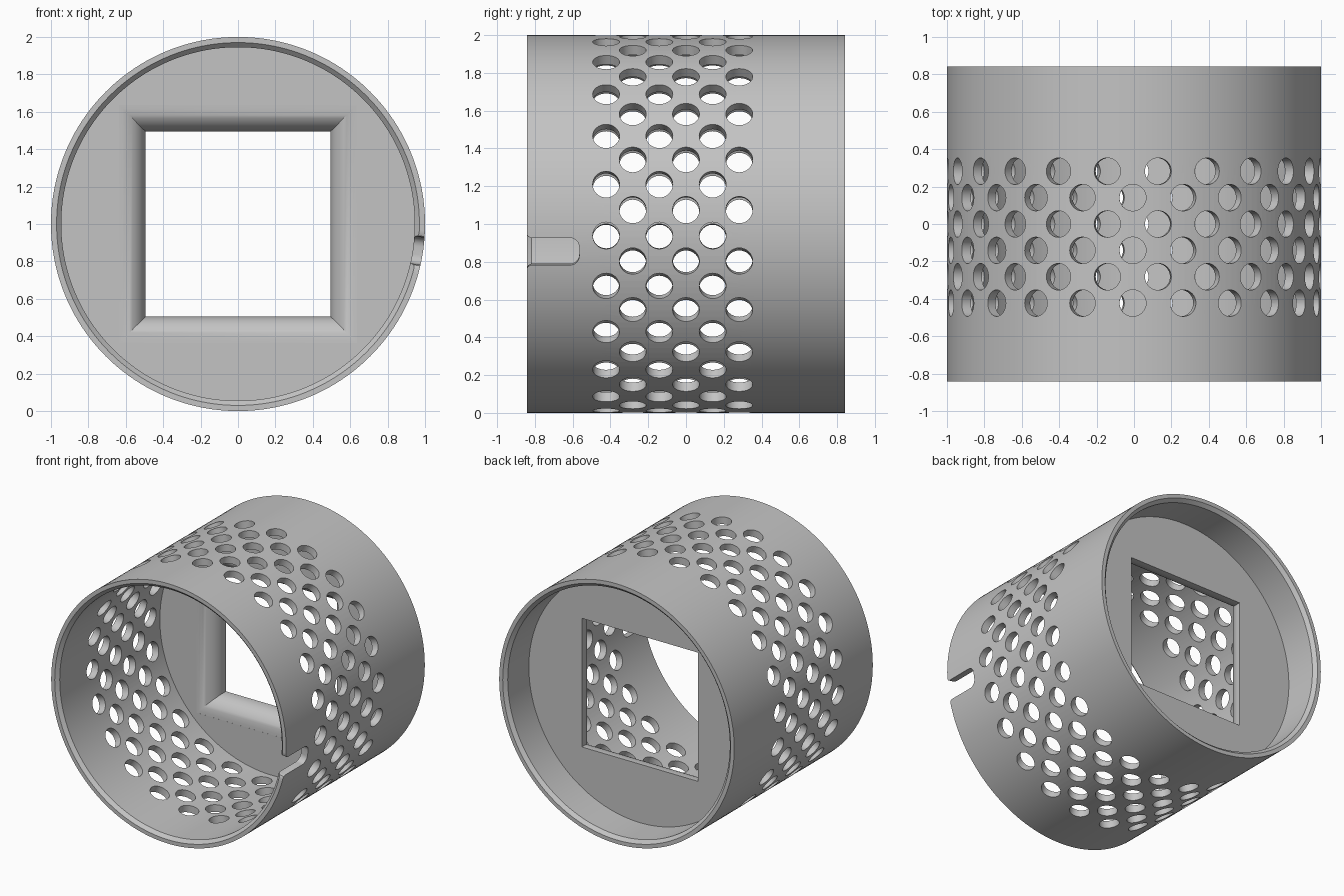
import bpy, bmesh, math
from mathutils import Matrix, Vector

if "Cube" in bpy.data.objects:
    bpy.data.objects.remove(bpy.data.objects["Cube"])

HALF = 0.842            # half length of the drum along y
SEGS = 184
AXIS = Vector((0, 0, 1))

metal = bpy.data.materials.new("plain grey")
metal.diffuse_color = (0.55, 0.55, 0.55, 1)
metal.use_nodes = True
metal.node_tree.nodes["Principled BSDF"].inputs["Base Color"].default_value = metal.diffuse_color


def finish(bm, name):
    bmesh.ops.recalc_face_normals(bm, faces=bm.faces)
    mesh = bpy.data.meshes.new(name)
    bm.to_mesh(mesh)
    bm.free()
    mesh.materials.append(metal)
    ob = bpy.data.objects.new(name, mesh)
    bpy.context.collection.objects.link(ob)
    return ob


def skin(rings, closed_loop, name):
    """Join equal-length rings of points; loop back to the first or cap the ends."""
    bm = bmesh.new()
    vs = [[bm.verts.new(p) for p in r] for r in rings]
    n = len(vs[0])
    pairs = list(zip(vs, vs[1:])) + ([(vs[-1], vs[0])] if closed_loop else [])
    for a, b in pairs:
        for i in range(n):
            j = (i + 1) % n
            bm.faces.new((a[i], a[j], b[j], b[i]))
    if not closed_loop:
        bm.faces.new(vs[0])
        bm.faces.new(vs[-1])
    return finish(bm, name)


def circle(r, y):
    return [(r * math.cos(2 * math.pi * i / SEGS), y,
             1 + r * math.sin(2 * math.pi * i / SEGS)) for i in range(SEGS)]


def square(h, y):
    return [(-h, y, 1 - h), (h, y, 1 - h), (h, y, 1 + h), (-h, y, 1 + h)]


def cut(target, cutter):
    mod = target.modifiers.new("cut", 'BOOLEAN')
    mod.operation = 'DIFFERENCE'
    mod.solver = 'EXACT'
    mod.object = cutter
    bpy.context.view_layer.objects.active = target
    bpy.ops.object.modifier_apply(modifier=mod.name)
    bpy.data.objects.remove(cutter)


# drum wall: thin tube with chamfered inner rims
loops = [-HALF, -0.5, 0.36, HALF]
profile = [(1, y) for y in loops]
profile += [(0.97, HALF), (0.945, HALF - 0.025), (0.945, 0.36), (0.945, -0.5),
            (0.945, -HALF + 0.025), (0.97, -HALF)]
drum = skin([circle(r, y) for r, y in profile], True, "drum_wall")

# perforations: six staggered rows of 23 radial holes
bm = bmesh.new()
step = 2 * math.pi / 23
for row in range(6):
    y = -0.423 + 0.141 * row
    start = math.radians(4.3) - (step / 2 if row % 2 == 0 else 0)
    for k in range(23):
        a = start + k * step
        u = Vector((math.cos(a), 0, math.sin(a)))
        place = Matrix.Translation(AXIS + u * 0.97 + Vector((0, y, 0)))
        bmesh.ops.create_cone(bm, cap_ends=True, segments=32, radius1=0.071,
                              radius2=0.071, depth=0.26,
                              matrix=place @ u.to_track_quat('Z', 'Y').to_matrix().to_4x4())
cut(drum, finish(bm, "hole_cutter"))

# slot in the front rim: flared mouth and rounded end
w, end, r = 0.073, -0.565, 0.05
half = [(w + 0.02, -0.9), (w + 0.02, -HALF), (w + 0.006, -HALF + 0.006), (w, -HALF + 0.02)]
for i in range(7):
    t = math.pi / 2 * i / 6
    half.append((w - r + r * math.cos(t), end - r + r * math.sin(t)))
outline = half + [(-t, y) for t, y in reversed(half)]
a = math.radians(-8.4)
u = Vector((math.cos(a), 0, math.sin(a)))
v = Vector((-math.sin(a), 0, math.cos(a)))
slot = skin([[AXIS + u * d + v * t + Vector((0, y, 0)) for t, y in outline]
             for d in (0.8, 1.2)], False, "slot_cutter")
cut(drum, slot)

# inner plate with a square window, rounded on the front side
plate = skin([circle(0.955, 0.40), circle(0.955, 0.56)], False, "window_plate")
rings = [square(0.495, 0.7)]
for i in range(13):
    t = math.pi / 2 * i / 12
    rings.append(square(0.635 - 0.14 * math.cos(t), 0.54 - 0.1395 * math.sin(t)))
rings.append(square(0.635, 0.3))
cut(plate, skin(rings, False, "window_cutter"))

# smooth curved surfaces, keep crisp edges
for ob in (drum, plate):
    bpy.ops.object.select_all(action='DESELECT')
    ob.select_set(True)
    bpy.context.view_layer.objects.active = ob
    bpy.ops.object.shade_smooth_by_angle(angle=math.radians(30))
